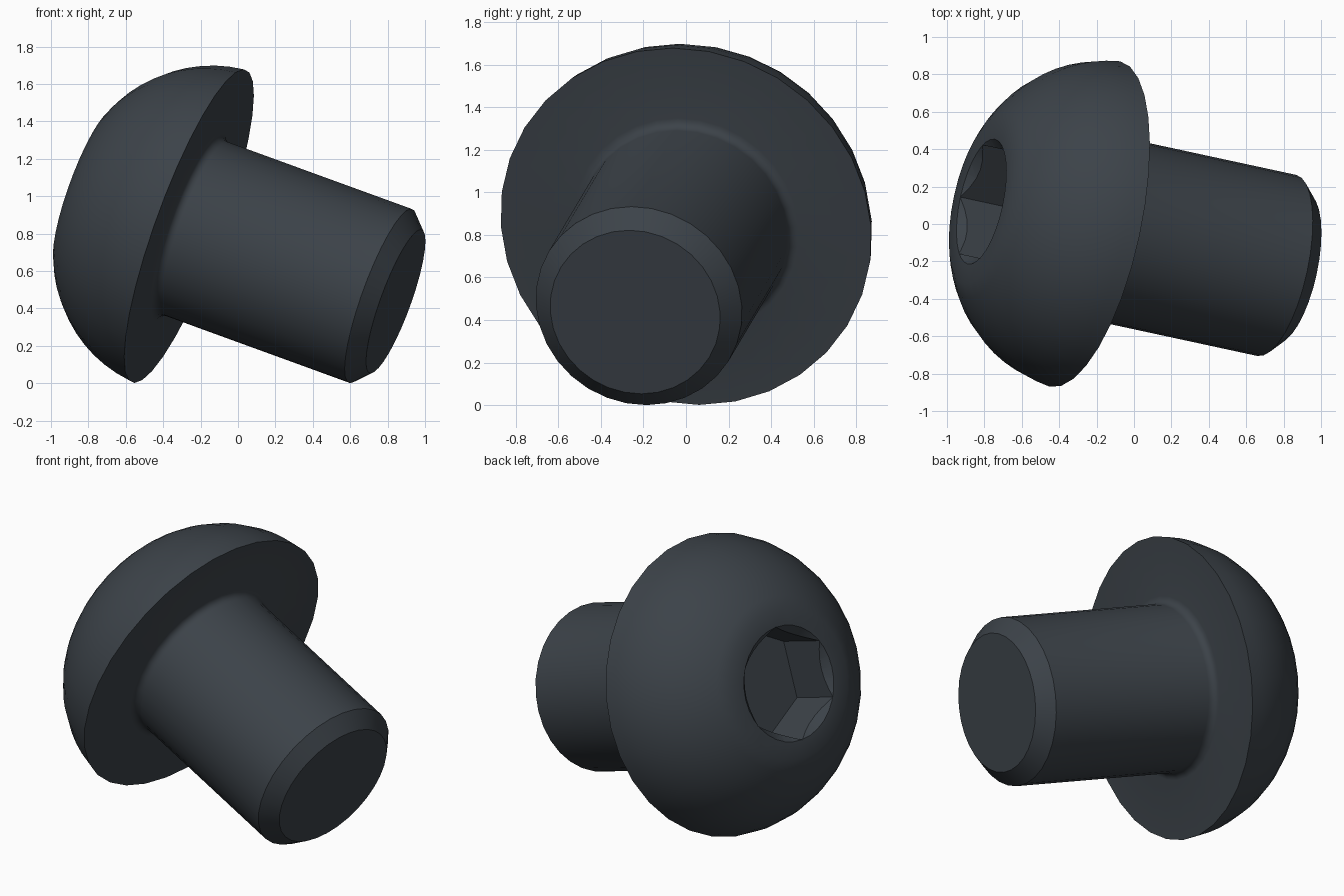
import bpy, bmesh
from math import sin, cos, pi, radians, atan2, hypot
from mathutils import Matrix, Vector

if "Cube" in bpy.data.objects:
    bpy.data.objects.remove(bpy.data.objects["Cube"], do_unlink=True)

SEGMENTS = 32
HEAD_R, HEAD_H = 0.89, 0.605
SHANK_R, SHANK_LEN, CHAMFER = 0.495, 1.20, 0.087
FLAT_R, SOCKET_R, SOCKET_DEPTH = 0.45, 0.345, 0.33
FILLET = 0.045

steel = bpy.data.materials.new("dark_slate_steel")
steel.use_nodes = True
color = (0.045, 0.055, 0.066, 1)
steel.diffuse_color = color
steel.node_tree.nodes["Principled BSDF"].inputs["Base Color"].default_value = color


def arc(center, radius, start, end, steps):
    """Points (radius, height) along a circular arc."""
    angles = [start + (end - start) * i / steps for i in range(steps + 1)]
    return [(center[0] + radius * cos(a), center[1] + radius * sin(a)) for a in angles]


def add_object(name, bm):
    bmesh.ops.recalc_face_normals(bm, faces=bm.faces)
    mesh = bpy.data.meshes.new(name)
    bm.to_mesh(mesh)
    bm.free()
    obj = bpy.data.objects.new(name, mesh)
    bpy.context.collection.objects.link(obj)
    mesh.materials.append(steel)
    return obj


def lathe(name, profile, segments):
    """Revolve a (radius, height) profile around the z axis."""
    bm = bmesh.new()
    verts = [bm.verts.new((r, 0, z)) for r, z in profile]
    edges = [bm.edges.new(pair) for pair in zip(verts, verts[1:])]
    bmesh.ops.spin(bm, geom=verts + edges, cent=(0, 0, 0), axis=(0, 0, 1),
                   angle=2 * pi, steps=segments, use_duplicate=False)
    bmesh.ops.remove_doubles(bm, verts=bm.verts, dist=0.0005)
    return add_object(name, bm)


# Body: domed head, flat underside, filleted root, chamfered shank end
dome_center = (0.152, 0.08)
dome_radius = hypot(HEAD_R - dome_center[0], dome_center[1])
dome_start = atan2(-HEAD_H - dome_center[1], FLAT_R - dome_center[0])
dome_end = atan2(-dome_center[1], HEAD_R - dome_center[0])
profile = [(0, -HEAD_H)]
profile += arc(dome_center, dome_radius, dome_start, dome_end, 10)
profile += arc((SHANK_R + FILLET, FILLET), FILLET, -pi / 2, -pi, 4)
profile += [(SHANK_R, SHANK_LEN - CHAMFER), (SHANK_R - CHAMFER, SHANK_LEN), (0, SHANK_LEN)]
bolt = lathe("button_head_bolt", profile, SEGMENTS)

# Cutters: conical countersink and hexagonal socket
lip, sink = 0.05, 0.1
countersink = lathe("countersink_cutter", [
    (0, -HEAD_H - lip), (SOCKET_R + lip, -HEAD_H - lip),
    (SOCKET_R - sink, -HEAD_H + sink), (0, -HEAD_H + sink)], SEGMENTS)

bm = bmesh.new()
height = SOCKET_DEPTH + 0.2
bmesh.ops.create_cone(bm, cap_ends=True, segments=6, radius1=SOCKET_R - 0.002,
                      radius2=SOCKET_R - 0.002, depth=height)
corner = max(bm.verts, key=lambda v: v.co.y).co
turn = pi / 2 - atan2(corner.y, corner.x)
bmesh.ops.rotate(bm, verts=bm.verts, matrix=Matrix.Rotation(turn, 3, "Z"))
bmesh.ops.translate(bm, verts=bm.verts, vec=(0, 0, SOCKET_DEPTH - HEAD_H - height / 2))
socket = add_object("hex_socket_cutter", bm)

bpy.ops.object.select_all(action="DESELECT")
bpy.context.view_layer.objects.active = bolt
bolt.select_set(True)
for cutter in (countersink, socket):
    cutter.hide_render = True
    mod = bolt.modifiers.new(cutter.name, "BOOLEAN")
    mod.operation, mod.solver, mod.object = "DIFFERENCE", "EXACT", cutter
    bpy.ops.object.modifier_apply(modifier=mod.name)
for cutter in (countersink, socket):
    bpy.data.objects.remove(cutter, do_unlink=True)

# Lean the bolt so that its head and shank tip rest on the ground
axis = Vector((1, -0.216, -0.364)).normalized()
side = Vector((-axis.y, axis.x, 0)).normalized()
up = axis.cross(side)
tilt = Matrix((side, up, axis)).transposed().to_4x4()
bolt.data.transform(Matrix.Translation((-0.262, 0, 0.845)) @ tilt)
lowest = min(v.co.z for v in bolt.data.vertices)
bolt.data.transform(Matrix.Translation((0, 0, -lowest)))
bpy.ops.object.shade_smooth_by_angle(angle=radians(30))
